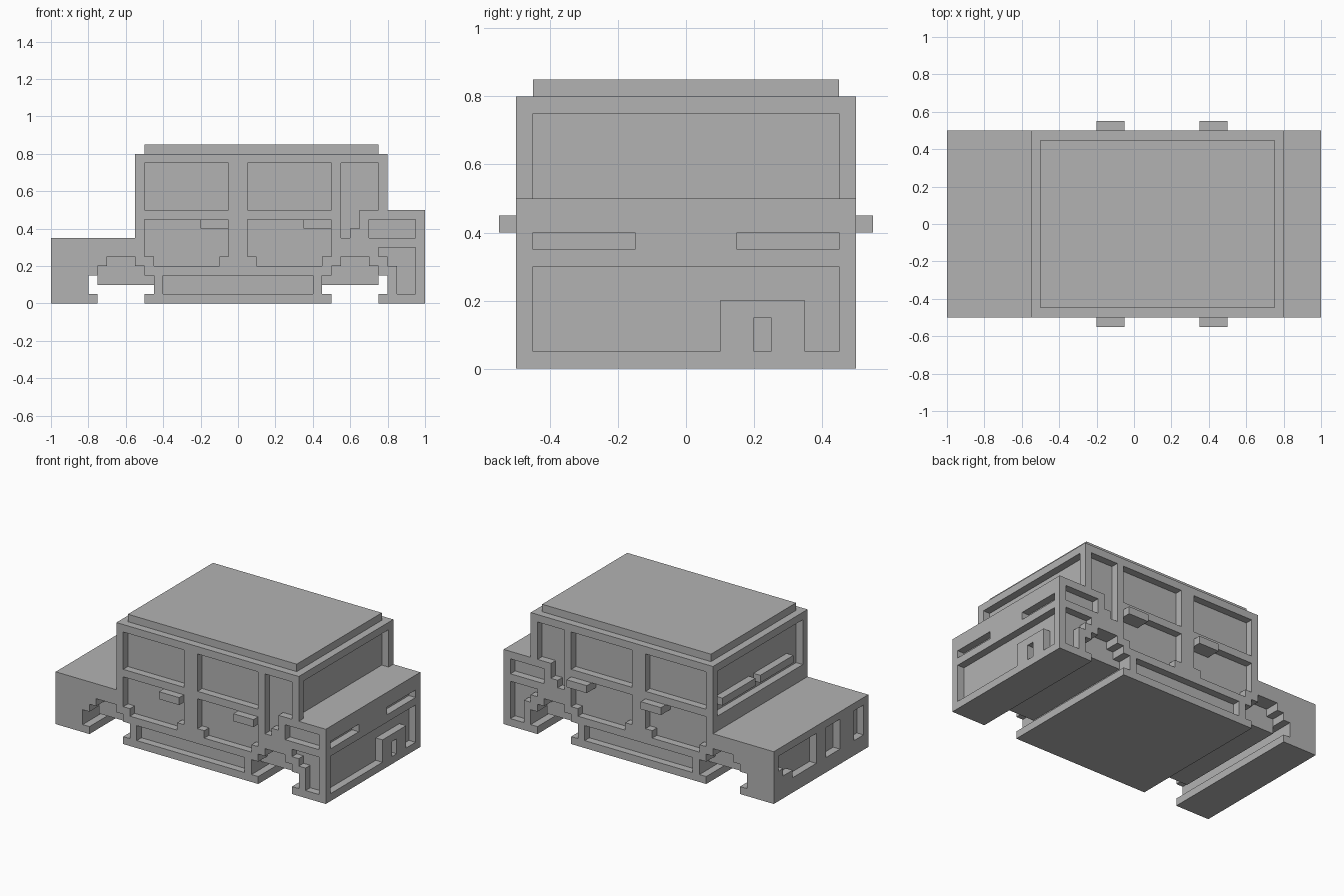
import bpy
import bmesh
from mathutils import Vector

cube = bpy.data.objects.get("Cube")
if cube:
    bpy.data.objects.remove(cube, do_unlink=True)

grey = bpy.data.materials.new("plain_grey")
grey.use_nodes = True
grey.diffuse_color = (0.45, 0.45, 0.45, 1)
grey.node_tree.nodes["Principled BSDF"].inputs["Base Color"].default_value = grey.diffuse_color


def prism(name, outline, axis, start, end):
    """Extrude an outline along y (points are x, z) or along x (points are y, z)."""
    bm = bmesh.new()
    verts = [bm.verts.new((a, start, b) if axis == "y" else (start, a, b)) for a, b in outline]
    face = bm.faces.new(verts)
    new = bmesh.ops.extrude_face_region(bm, geom=[face])["geom"]
    step = Vector((0, end - start, 0) if axis == "y" else (end - start, 0, 0))
    bmesh.ops.translate(bm, vec=step, verts=[g for g in new if isinstance(g, bmesh.types.BMVert)])
    bmesh.ops.recalc_face_normals(bm, faces=bm.faces)
    mesh = bpy.data.meshes.new(name)
    bm.to_mesh(mesh)
    bm.free()
    mesh.materials.append(grey)
    obj = bpy.data.objects.new(name, mesh)
    bpy.context.collection.objects.link(obj)
    return obj


def rect(a0, a1, b0, b1):
    return [(a0, b0), (a1, b0), (a1, b1), (a0, b1)]


def cut(target, outline, axis, start, end):
    cutter = prism("cutter", outline, axis, start, end)
    cutter.hide_render = True
    mod = target.modifiers.new("recess", "BOOLEAN")
    mod.operation = "DIFFERENCE"
    mod.solver = "EXACT"
    mod.object = cutter
    bpy.context.view_layer.objects.active = target
    bpy.ops.object.modifier_apply(modifier=mod.name)
    bpy.data.objects.remove(cutter, do_unlink=True)


# Body with hood, cabin, boot and the open axle tunnels
body = prism("car_body", [
    (-1, 0), (-.75, 0), (-.75, .05), (-.8, .05), (-.8, .15), (-.75, .15), (-.75, .1),
    (-.45, .1), (-.45, .05), (-.5, .05), (-.5, 0),
    (.5, 0), (.5, .05), (.45, .05), (.45, .1),
    (.75, .1), (.75, .15), (.8, .15), (.8, .05), (.75, .05), (.75, 0), (1, 0),
    (1, .5), (.8, .5), (.8, .8), (-.55, .8), (-.55, .35), (-1, .35)], "y", -.5, .5)

# Stepped wheel arch, half outline then mirrored
half_arch = [(.175, .08), (.175, .15), (.125, .15), (.125, .2), (.075, .2), (.075, .25)]
arch = half_arch + [(-x, z) for x, z in reversed(half_arch)]


def door(x):
    return [(x, .45), (x, .25), (x + .05, .25), (x + .05, .2), (x + .4, .2),
            (x + .4, .25), (x + .45, .25), (x + .45, .45)]


side_panels = [
    rect(-.5, -.05, .5, .75), rect(.05, .5, .5, .75),          # door windows
    door(-.5), door(.05),
    [(.55, .75), (.55, .35), (.6, .35), (.6, .4), (.65, .4),   # quarter window
     (.65, .5), (.75, .5), (.75, .75)],
    rect(-.4, .4, .05, .15),                                   # sill
    rect(.7, .95, .35, .45),                                   # side lamp
    [(.75, .3), (.75, .25), (.8, .25), (.8, .2), (.85, .2),    # rear quarter panel
     (.85, .05), (.95, .05), (.95, .3)],
]

for side, label in ((-1, "right"), (1, "left")):
    for outline in side_panels:
        cut(body, outline, "y", side * .45, side * .6)
    for centre in (-.625, .625):
        cut(body, [(x + centre, z) for x, z in arch], "y", side * .4, side * .6)
    # Door handles
    for x, place in ((-.2, "front"), (.35, "rear")):
        prism(f"{place}_{label}_door_handle", rect(x, x + .15, .4, .45), "y", side * .45, side * .55)

# Rear window, lamps and lower panel around the plate mount
cut(body, rect(-.45, .45, .5, .75), "x", .75, .9)
for y in (-.45, .15):
    cut(body, rect(y, y + .3, .35, .4), "x", .95, 1.1)
cut(body, [(-.45, .05), (.1, .05), (.1, .2), (.35, .2), (.35, .05),
           (.45, .05), (.45, .3), (-.45, .3)], "x", .95, 1.1)
cut(body, rect(.2, .25, .05, .15), "x", .95, 1.1)

# Windscreen and its wipers
cut(body, rect(-.45, .45, .45, .75), "x", -.7, -.5)
for y, label in ((.05, "left"), (-.35, "right")):
    prism(f"{label}_wiper", rect(y, y + .35, .5, .55), "x", -.55, -.5)

# Nose recesses with stepped lamp surrounds
cut(body, [(.05, .1), (.3, .1), (.3, .15), (.4, .15), (.4, .2), (.45, .2),
           (.45, .3), (.05, .3)], "x", -1.1, -.95)
cut(body, rect(-.2, -.05, .1, .3), "x", -1.1, -.95)
cut(body, rect(-.45, -.35, .1, .3), "x", -1.1, -.95)

# Roof panel
prism("roof_panel", rect(-.5, .75, .8, .85), "y", -.45, .45)
